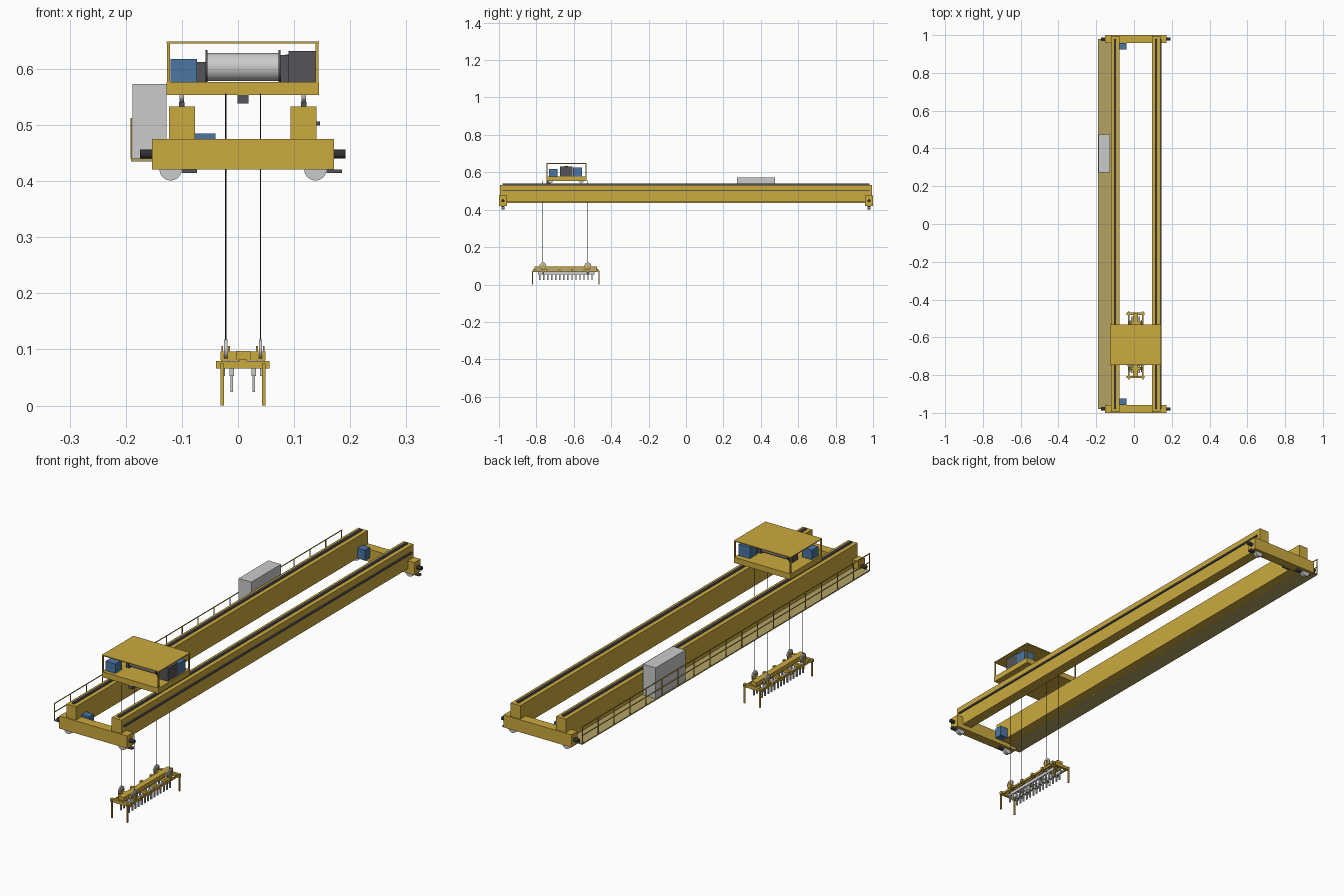
import bpy, math
from mathutils import Vector

if "Cube" in bpy.data.objects:
    bpy.data.objects.remove(bpy.data.objects["Cube"])


def material(name, rgb):
    m = bpy.data.materials.new(name)
    m.diffuse_color = (*rgb, 1)
    m.use_nodes = True
    m.node_tree.nodes["Principled BSDF"].inputs["Base Color"].default_value = m.diffuse_color
    return m


YELLOW = material("yellow_paint", (0.60, 0.40, 0.05))
DECK = material("deck_tan", (0.46, 0.37, 0.13))
BLUE = material("motor_blue", (0.07, 0.18, 0.36))
DARK = material("dark_steel", (0.09, 0.09, 0.10))
BLACK = material("black_rubber", (0.03, 0.03, 0.03))


def box(name, x, y, z, mat=None):
    """Box from its (min, max) range on each axis."""
    bpy.ops.mesh.primitive_cube_add(size=1, location=[(a + b) / 2 for a, b in (x, y, z)])
    o = bpy.context.object
    o.name = name
    o.scale = [b - a for a, b in (x, y, z)]
    bpy.ops.object.transform_apply(location=False, rotation=False, scale=True)
    if mat:
        o.data.materials.append(mat)
    return o


def rod(name, a, b, r, mat=None, sides=24):
    """Cylinder between two points."""
    a, b = Vector(a), Vector(b)
    bpy.ops.mesh.primitive_cylinder_add(vertices=sides, radius=r, depth=(b - a).length,
                                        location=(a + b) / 2)
    o = bpy.context.object
    o.name = name
    o.rotation_euler = (b - a).to_track_quat('Z', 'Y').to_euler()
    if mat:
        o.data.materials.append(mat)
    bpy.ops.object.shade_smooth_by_angle(angle=math.radians(35))
    return o


def around(c, h):
    return (c - h, c + h)


# main girders with crane rails on top
for side, x in (("left", -0.10), ("right", 0.117)):
    box(side + "_girder", around(x, 0.023), (-0.995, 0.995), (0.44, 0.533), YELLOW)
    box(side + "_rail", around(x, 0.005), (-0.98, 0.98), (0.533, 0.541), DARK)
box("conductor_bar", (0.14, 0.146), (-0.98, 0.98), (0.499, 0.506), DARK)

# end trucks with wheels, buffers, sweeps and travel motors
for end, s in (("front", -1), ("back", 1)):
    y = 0.979 * s
    box(end + "_end_truck", (-0.153, 0.171), around(y, 0.021), (0.421, 0.475), YELLOW)
    for x in (-0.12, 0.138):
        rod(end + "_travel_wheel", (x, y - 0.008, 0.421), (x, y + 0.008, 0.421), 0.02)
        box(end + "_rail_sweep", (x + 0.02, x + 0.047), around(y, 0.008), (0.414, 0.421), DARK)
    for x0, x1 in ((-0.175, -0.153), (0.171, 0.192)):
        rod(end + "_buffer", (x0, y, 0.448), (x1, y, 0.448), 0.008, BLACK)
    box(end + "_travel_motor", (-0.079, -0.04), around(0.941 * s, 0.017), (0.44, 0.485), BLUE)

# walkway, handrail and electrical cabinet
box("walkway_deck", (-0.191, -0.123), (-0.98, 0.98), (0.435, 0.44), DECK)
for z in (0.474, 0.511):
    box("handrail", around(-0.19, 0.0015), (-0.98, 0.98), around(z, 0.0015), YELLOW)
for i in range(19):
    y = -0.978 + i * 1.956 / 18
    box("handrail_post", around(-0.19, 0.0015), around(y, 0.0015), (0.44, 0.511), YELLOW)
box("electrical_cabinet", (-0.188, -0.127), (0.273, 0.475), (0.44, 0.573))

# trolley frame, roof and posts
TX, TY, YC = (-0.127, 0.144), (-0.747, -0.532), -0.64
box("trolley_frame", TX, TY, (0.553, 0.577), YELLOW)
box("trolley_roof", TX, TY, (0.645, 0.649), YELLOW)
for x in (TX[0] + 0.003, TX[1] - 0.003):
    for y in (TY[0] + 0.003, TY[1] - 0.003):
        box("roof_post", around(x, 0.0025), around(y, 0.0025), (0.577, 0.645), YELLOW)
for x in (-0.10, 0.117):
    for y in (-0.725, -0.56):
        rod("trolley_wheel", (x - 0.004, y, 0.553), (x + 0.004, y, 0.553), 0.012)

# hoist machinery
rod("hoist_drum", (-0.055, YC, 0.603), (0.075, YC, 0.603), 0.025, sides=40)
for x in (-0.056, 0.074):
    rod("drum_flange", (x - 0.0015, YC, 0.605), (x + 0.0015, YC, 0.605), 0.029, DARK, 40)
box("drum_bearing", (-0.073, -0.057), around(YC, 0.02), (0.577, 0.612), DARK)
box("drum_coupling", (0.076, 0.09), around(YC, 0.02), (0.577, 0.625), DARK)
box("gearbox", (0.09, 0.138), around(YC, 0.034), (0.577, 0.632), DARK)
box("front_hoist_motor", (-0.12, -0.073), (-0.732, -0.687), (0.577, 0.618), BLUE)
box("back_hoist_motor", (0.085, 0.138), (-0.605, -0.556), (0.577, 0.626), BLUE)
box("limit_switch", (-0.001, 0.019), (-0.745, -0.725), (0.538, 0.553), DARK)

# ropes, sheaves and sheave brackets
XC = 0.009
for y in (-0.765, -0.525):
    for x in (-0.022, 0.04):
        rod("rope", (x, y, 0.1), (x, y, 0.556), 0.0012, BLACK, 8)
        rod("sheave", (x - 0.003, y, 0.1), (x + 0.003, y, 0.1), 0.018)
        for dx in (-0.006, 0.006):
            box("sheave_bracket", around(x + dx, 0.0015), around(y, 0.008), (0.078, 0.106), YELLOW)
    box("sheave_crossbeam", (-0.031, 0.049), around(y, 0.008), (0.08, 0.096), YELLOW)

# lifting beam: central spine, side rails and cross members
SY, SC = (-0.81, -0.475), -0.6425
box("beam_spine", around(XC, 0.013), SY, (0.08, 0.097), YELLOW)
for x in (-0.028, 0.046):
    box("side_rail", around(x, 0.003), (-0.823, -0.462), (0.066, 0.075), YELLOW)
for i in range(6):
    y = -0.81 + i * 0.067
    box("cross_member", (-0.039, 0.056), around(y, 0.006), (0.066, 0.079), YELLOW)
    box("spine_spacer", around(XC, 0.006), around(y, 0.005), (0.076, 0.083), YELLOW)
for x in (-0.028, 0.046):
    for y in (-0.82, -0.465):
        box("guide_leg", around(x, 0.003), around(y, 0.003), (0, 0.075), YELLOW)

# hanging gripper tines in two rows
for x in (-0.011, 0.028):
    box("tine_bar", around(x, 0.004), (-0.79, -0.49), (0.053, 0.067))
    for i in range(14):
        y = -0.782 + i * 0.0215
        box("gripper_tine", around(x, 0.0025), around(y, 0.0035), (0.024, 0.054))
for x in (-0.026, 0.042):
    for y in (-0.765, -0.525):
        rod("guide_pin", (x, y, 0.053), (x, y, 0.068), 0.003, None, 12)
